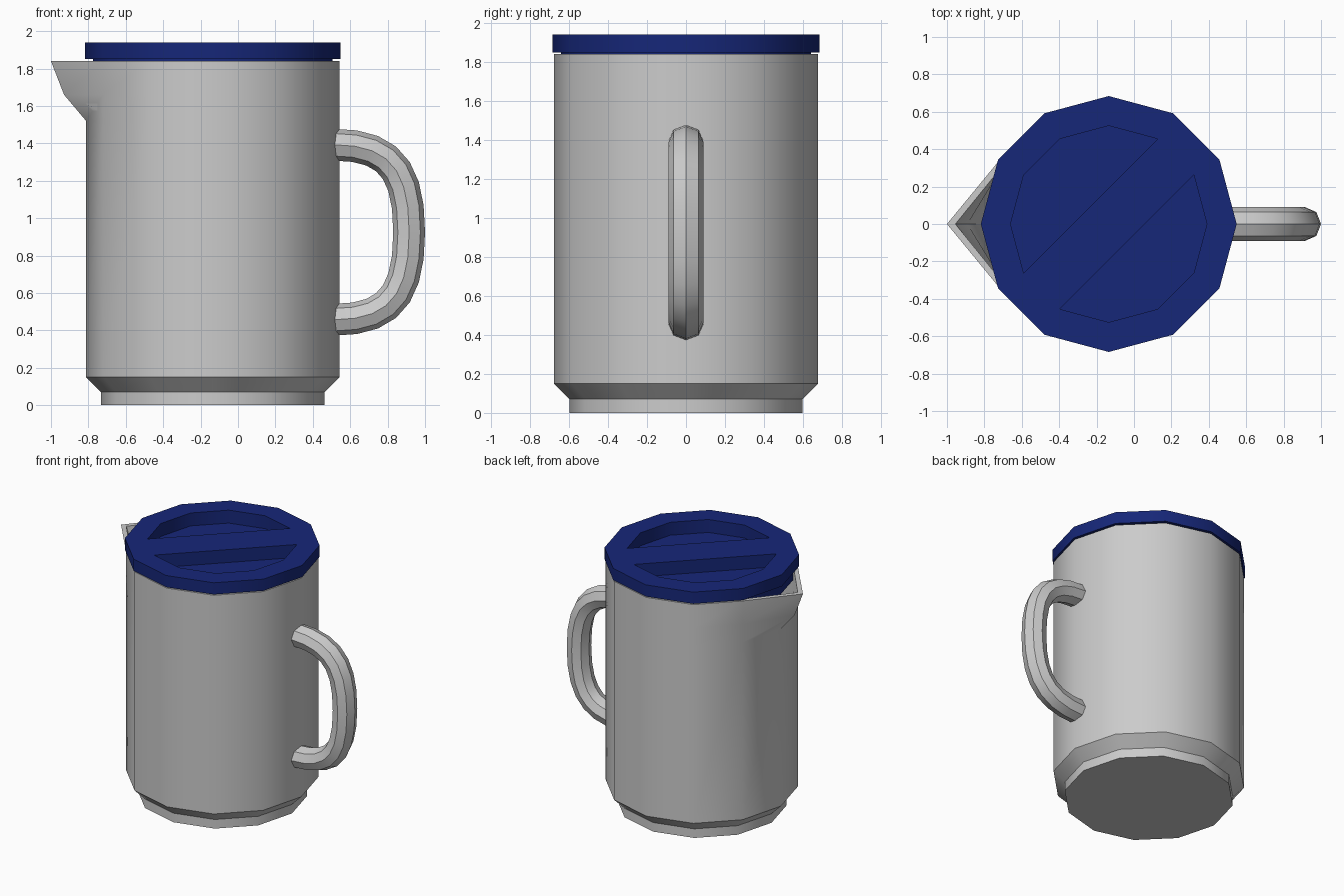
import bpy, bmesh, math
from mathutils import Vector

if "Cube" in bpy.data.objects:
    bpy.data.objects.remove(bpy.data.objects["Cube"])

CX, N = -0.135, 12          # axis of the jug and its number of sides


def ring(r, z, tip=None, tip_z=None):
    """12-sided ring; tip moves the spout corner (at 180 degrees) to that x."""
    pts = [Vector((CX + r * math.cos(math.tau * i / N), r * math.sin(math.tau * i / N), z))
           for i in range(N)]
    if tip is not None:
        pts[N // 2].x = tip
    if tip_z is not None:
        pts[N // 2].z = tip_z
    return pts


def loft(bm, rings, cap_start=True, cap_end=True):
    """Skin a series of closed rings, returning their vertices."""
    vs = [[bm.verts.new(p) for p in r] for r in rings]
    for a, b in zip(vs, vs[1:]):
        n = len(a)
        for i in range(n):
            bm.faces.new((a[i], a[(i + 1) % n], b[(i + 1) % n], b[i]))
    if cap_start:
        bm.faces.new(vs[0][::-1])
    if cap_end:
        bm.faces.new(vs[-1])
    return vs


def finish(bm, name, mat=None):
    bmesh.ops.recalc_face_normals(bm, faces=bm.faces)
    me = bpy.data.meshes.new(name)
    bm.to_mesh(me)
    bm.free()
    ob = bpy.data.objects.new(name, me)
    bpy.context.collection.objects.link(ob)
    if mat:
        me.materials.append(mat)
    bpy.ops.object.select_all(action='DESELECT')
    ob.select_set(True)
    bpy.context.view_layer.objects.active = ob
    bpy.ops.object.shade_smooth_by_angle(angle=math.radians(38))
    return ob


# Jug body: stepped foot, walls, spout, then back down the inside
R, RI = 0.677, 0.645
bm = bmesh.new()
loft(bm, [
    ring(0.597, 0), ring(0.597, 0.07), ring(R, 0.15), ring(R, 1.52),
    ring(R, 1.66, -0.93), ring(R, 1.84, -1.0),
    ring(RI, 1.84, -0.955), ring(RI, 1.66, -0.89), ring(RI, 1.54),
    ring(RI, 0.16), ring(0.56, 0.09),
])
finish(bm, "jug_body")

# Handle: octagonal tube swept along a C-shaped path
P = [Vector(p) for p in ((0.51, 0, 1.393), (0.80, 0, 1.393), (0.915, 0, 1.27), (0.915, 0, 0.925))]
path, tangents = [], []
STEPS = 7
for k in range(STEPS + 1):
    t = k / STEPS
    u = 1 - t
    path.append(P[0]*u**3 + P[1]*3*u*u*t + P[2]*3*u*t*t + P[3]*t**3)
    tangents.append(((P[1]-P[0])*u*u + (P[2]-P[1])*2*u*t + (P[3]-P[2])*t*t).normalized())
for k in range(STEPS - 1, -1, -1):      # mirrored lower half
    p, d = path[k], tangents[k]
    path.append(Vector((p.x, 0, 1.85 - p.z)))
    tangents.append(Vector((-d.x, 0, d.z)))
Y = Vector((0, 1, 0))
rings = []
for p, d in zip(path, tangents):
    out = Y.cross(d)
    rings.append([p + out * 0.085 * math.cos(math.tau * i / 8) + Y * 0.09 * math.sin(math.tau * i / 8)
                  for i in range(8)])
bm = bmesh.new()
loft(bm, rings)
finish(bm, "handle")

# Lid: plug, overhanging rim, and two recesses that leave a diagonal grip bar
blue = bpy.data.materials.new("blue_plastic")
blue.diffuse_color = (0.008, 0.02, 0.19, 1)
blue.use_nodes = True
blue.node_tree.nodes["Principled BSDF"].inputs["Base Color"].default_value = blue.diffuse_color
bm = bmesh.new()
vs = loft(bm, [ring(0.64, 1.74), ring(0.64, 1.85), ring(0.684, 1.85),
               ring(0.684, 1.94), ring(0.525, 1.94)], cap_end=False)
top = vs[-1]
bm.faces.new([top[i] for i in (1, 2, 7, 8)])
for start in (2, 8):
    rim = [top[(start + i) % N] for i in range(6)]
    floor = [bm.verts.new(v.co - Vector((0, 0, 0.1))) for v in rim]
    for i in range(6):
        j = (i + 1) % 6
        bm.faces.new((rim[i], rim[j], floor[j], floor[i]))
    bm.faces.new(floor)
finish(bm, "lid", blue)
